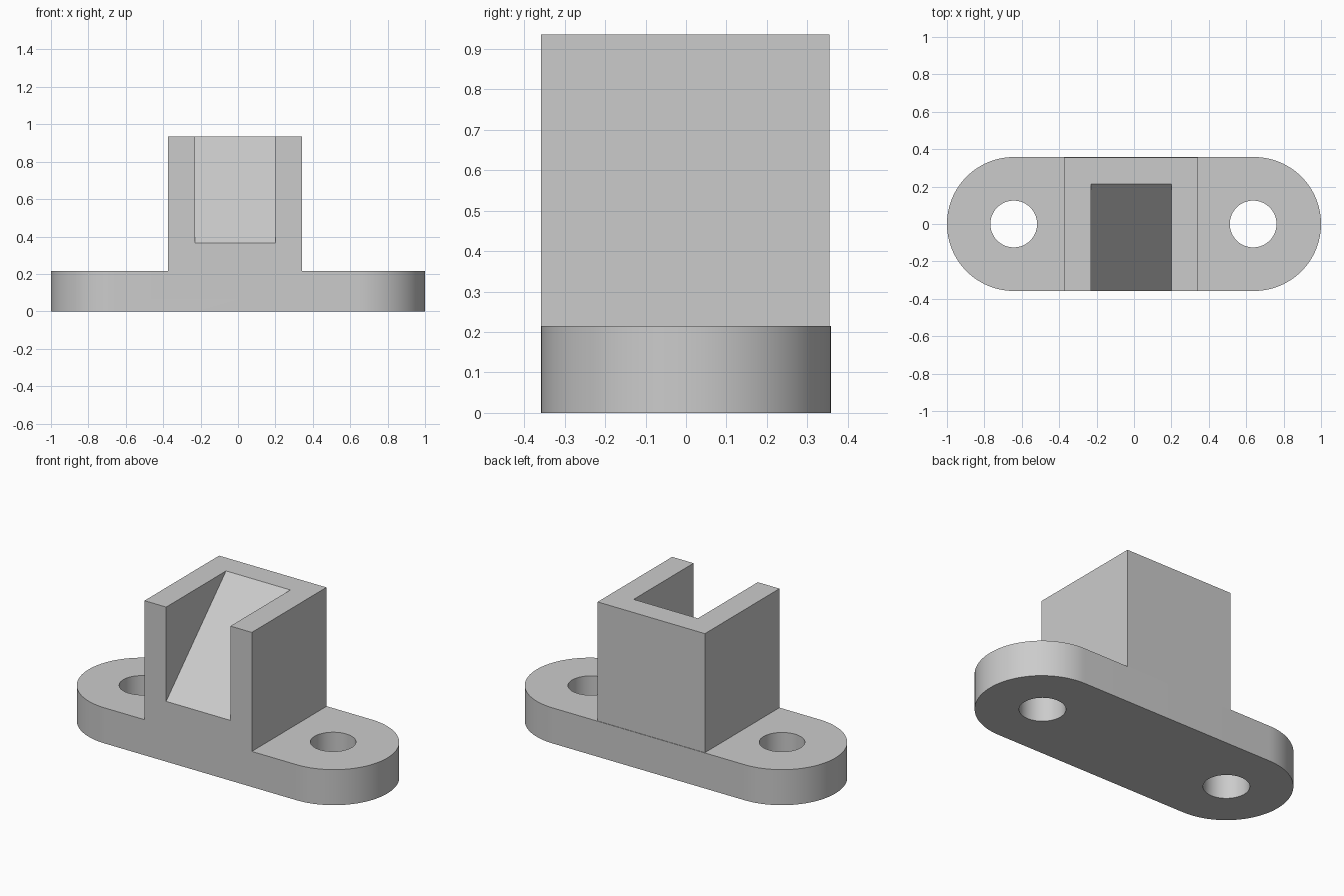
import bpy, bmesh, math
from mathutils import Vector

if "Cube" in bpy.data.objects:
    bpy.data.objects.remove(bpy.data.objects["Cube"], do_unlink=True)

R = 0.358            # half depth and end radius of the base
BASE_H, TOP = 0.215, 0.935
END_X, HOLE_R = 1 - R, 0.125

grey = bpy.data.materials.new("plain grey")
grey.use_nodes = True
grey.diffuse_color = (0.6, 0.6, 0.6, 1)
grey.node_tree.nodes["Principled BSDF"].inputs["Base Color"].default_value = (0.6, 0.6, 0.6, 1)


def prism(name, outline, offset):
    """Extrude a closed planar outline along an offset vector."""
    bm = bmesh.new()
    face = bm.faces.new([bm.verts.new(p) for p in outline])
    ext = bmesh.ops.extrude_face_region(bm, geom=[face], use_keep_orig=True)
    moved = [g for g in ext["geom"] if isinstance(g, bmesh.types.BMVert)]
    bmesh.ops.translate(bm, verts=moved, vec=Vector(offset))
    bmesh.ops.recalc_face_normals(bm, faces=bm.faces)
    mesh = bpy.data.meshes.new(name)
    bm.to_mesh(mesh)
    bm.free()
    mesh.materials.append(grey)
    obj = bpy.data.objects.new(name, mesh)
    bpy.context.collection.objects.link(obj)
    return obj


def arc(cx, radius, start, sweep, steps, z):
    return [(cx + radius * math.cos(start + sweep * i / steps),
             radius * math.sin(start + sweep * i / steps), z) for i in range(steps + 1)]


def combine(target, tool, operation):
    """Apply a boolean and discard the tool object."""
    tool.hide_render = True
    mod = target.modifiers.new(operation.lower(), "BOOLEAN")
    mod.operation, mod.object, mod.solver = operation, tool, "EXACT"
    bpy.context.view_layer.objects.active = target
    bpy.ops.object.modifier_apply(modifier=mod.name)
    bpy.data.objects.remove(tool, do_unlink=True)


# Base plate with rounded ends
half = math.pi / 2
outline = arc(END_X, R, -half, math.pi, 48, 0) + arc(-END_X, R, half, math.pi, 48, 0)
bracket = prism("mounting_bracket", outline, (0, 0, BASE_H))

# Upright block, set slightly off centre
x0, x1, back = -0.375, 0.343, 0.355
block = prism("upright_block", [(x0, -R, 0.1), (x1, -R, 0.1), (x1, back, 0.1), (x0, back, 0.1)],
              (0, 0, TOP - 0.1))

# Slot with a sloping floor, open at the front and top
s0, s1 = -0.23, 0.20
slot = prism("slot_cutter", [(s0, -0.458, 0.265), (s0, 0.315, 1.035), (s0, -0.458, 1.035)],
             (s1 - s0, 0, 0))
combine(block, slot, "DIFFERENCE")
combine(bracket, block, "UNION")

# Bolt holes
for hx in (-0.643, 0.637):
    hole = prism("hole_cutter", arc(hx, HOLE_R, 0, math.tau, 64, -0.1)[:-1], (0, 0, BASE_H + 0.2))
    combine(bracket, hole, "DIFFERENCE")

bpy.ops.object.select_all(action="DESELECT")
bracket.select_set(True)
bpy.context.view_layer.objects.active = bracket
bpy.ops.object.shade_smooth_by_angle(angle=math.radians(30))
